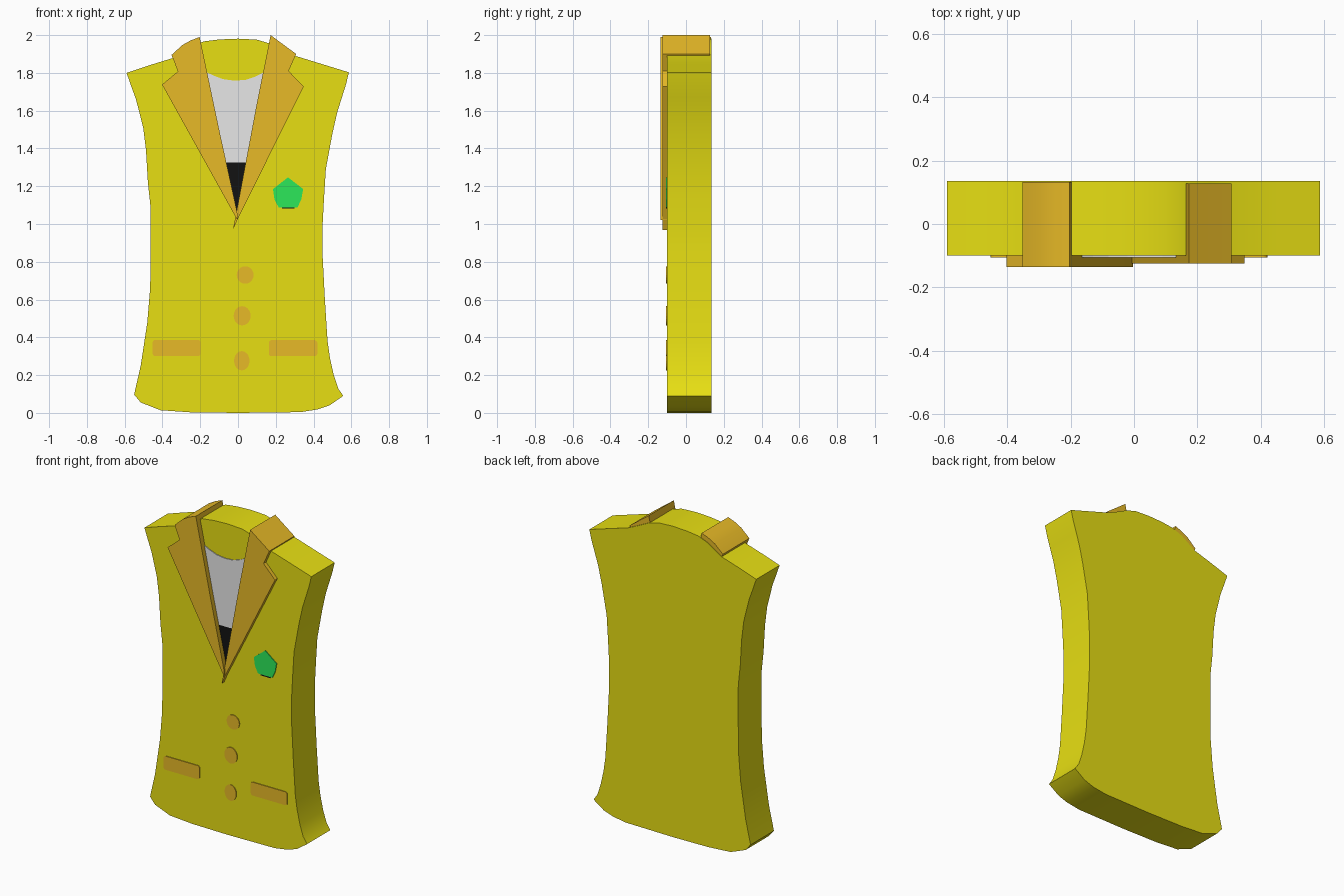
import bpy, bmesh, math


def material(name, rgb):
    m = bpy.data.materials.new(name)
    m.diffuse_color = (*rgb, 1)
    return m


yellow = material("yellow cloth", (1.0, 0.92, 0.008))
gold = material("gold trim", (1.0, 0.61, 0.025))
white = material("white shirt", (1.0, 1.0, 1.0))
black = material("black", (0.006, 0.006, 0.006))
green = material("green badge", (0.026, 0.83, 0.105))


def prism(name, pts, y0, y1, mat, smooth=None):
    """Extrude an (x, z) outline from y0 (front) to y1 (back)."""
    bm = bmesh.new()
    face = bm.faces.new([bm.verts.new((x, y0, z)) for x, z in pts])
    new = bmesh.ops.extrude_face_region(bm, geom=[face])["geom"]
    bmesh.ops.translate(bm, vec=(0, y1 - y0, 0),
                        verts=[v for v in new if isinstance(v, bmesh.types.BMVert)])
    bmesh.ops.recalc_face_normals(bm, faces=bm.faces)
    me = bpy.data.meshes.new(name)
    bm.to_mesh(me)
    bm.free()
    me.materials.append(mat)
    ob = bpy.data.objects.new(name, me)
    bpy.context.collection.objects.link(ob)
    if smooth:
        bpy.ops.object.select_all(action='DESELECT')
        ob.select_set(True)
        bpy.context.view_layer.objects.active = ob
        bpy.ops.object.shade_smooth_by_angle(angle=math.radians(smooth))
    return ob


def plate(name, pts, mat):
    return prism(name, pts, -0.105, -0.099, mat)


def ellipse(cx, cz, rx, rz, n=20):
    return [(cx + rx * math.cos(2 * math.pi * i / n),
             cz + rz * math.sin(2 * math.pi * i / n)) for i in range(n)]


def rounded_rect(x0, x1, z0, z1, r=0.015, n=4):
    pts = []
    corners = [(x1 - r, z1 - r), (x0 + r, z1 - r), (x0 + r, z0 + r), (x1 - r, z0 + r)]
    for q, (cx, cz) in enumerate(corners):
        for i in range(n + 1):
            a = math.pi / 2 * (q + i / n)
            pts.append((cx + r * math.cos(a), cz + r * math.sin(a)))
    return pts


# waistcoat body: shoulders, neck, right side, hem, left side
body = [(-0.59, 1.80), (-0.47, 1.84), (-0.34, 1.88), (-0.25, 1.94), (-0.18, 1.967),
        (-0.10, 1.977), (0, 1.981), (0.10, 1.976), (0.17, 1.955), (0.24, 1.92),
        (0.31, 1.888), (0.45, 1.845), (0.587, 1.803),
        (0.572, 1.74), (0.55, 1.67), (0.525, 1.59), (0.50, 1.48), (0.465, 1.29),
        (0.455, 1.13), (0.447, 0.98), (0.447, 0.85), (0.46, 0.60), (0.474, 0.38),
        (0.487, 0.29), (0.507, 0.20), (0.53, 0.13), (0.557, 0.09),
        (0.485, 0.04), (0.42, 0.018), (0.33, 0.004), (0, 0), (-0.25, 0.003),
        (-0.41, 0.014), (-0.515, 0.055), (-0.55, 0.097),
        (-0.515, 0.25), (-0.48, 0.48), (-0.465, 0.66), (-0.462, 0.90),
        (-0.463, 1.09), (-0.477, 1.22), (-0.487, 1.39), (-0.502, 1.51),
        (-0.54, 1.66), (-0.562, 1.72)]
prism("waistcoat_body", body, -0.10, 0.135, yellow, 30)

# lapels, each wrapping over the shoulder to the back
left_lapel = [(-0.203, 1.99), (-0.25, 1.972), (-0.295, 1.947), (-0.352, 1.895),
              (-0.318, 1.808), (-0.402, 1.738), (-0.003, 1.02), (-0.004, 1.06),
              (-0.10, 1.50)]
right_lapel = [(0.173, 2.0), (0.24, 1.95), (0.308, 1.90), (0.268, 1.81),
               (0.348, 1.727), (0.0, 1.03), (-0.027, 0.968), (-0.009, 1.06),
               (0.10, 1.64)]
prism("left_lapel", left_lapel, -0.135, 0.132, gold, 30)
prism("right_lapel", right_lapel, -0.125, 0.128, gold, 30)

# shirt and dark triangle showing between the lapels
shirt = [(-0.18, 1.81), (-0.13, 1.786), (-0.08, 1.767), (-0.02, 1.759), (0.04, 1.763),
         (0.09, 1.78), (0.15, 1.81), (0.045, 1.325), (-0.065, 1.325)]
plate("shirt", shirt, white)
plate("shirt_lower_dark", [(-0.065, 1.325), (0.045, 1.325), (-0.008, 1.04)], black)

# chest badge with dark lower edge
plate("badge", [(0.265, 1.247), (0.345, 1.185), (0.335, 1.13), (0.315, 1.088),
                (0.215, 1.088), (0.193, 1.13), (0.185, 1.185)], green)
plate("badge_lower_edge", [(0.232, 1.088), (0.30, 1.088), (0.30, 1.081), (0.232, 1.081)], black)

# buttons
for i, (x, z, rx, rz) in enumerate([(0.038, 0.73, 0.045, 0.046),
                                    (0.022, 0.514, 0.045, 0.051),
                                    (0.02, 0.276, 0.041, 0.051)]):
    plate(f"button_{i + 1}", ellipse(x, z, rx, rz), gold)

# pocket flaps
plate("left_pocket", rounded_rect(-0.452, -0.198, 0.30, 0.387), gold)
plate("right_pocket", rounded_rect(0.163, 0.42, 0.30, 0.385), gold)
